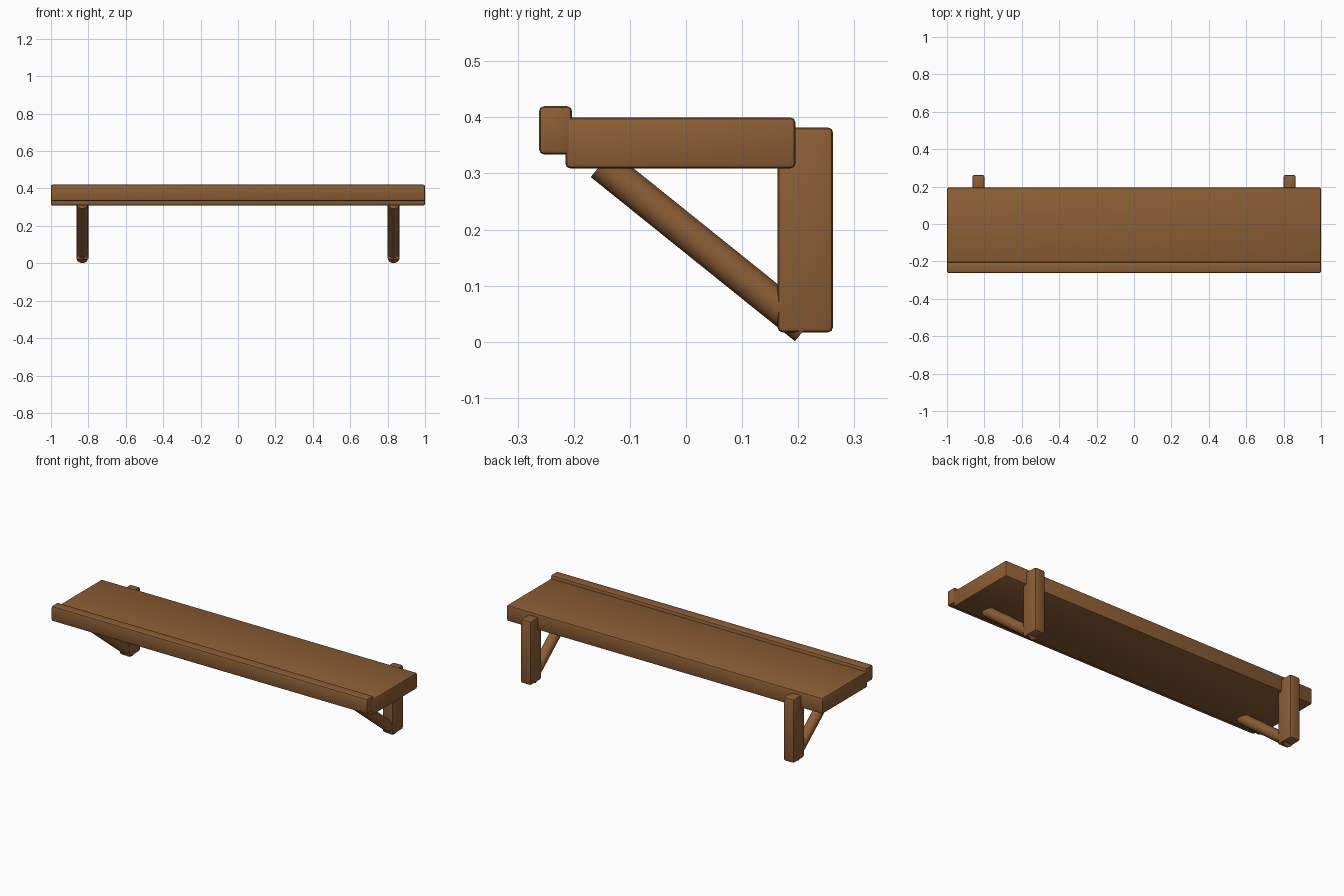
import bpy
from mathutils import Vector

if "Cube" in bpy.data.objects:
    bpy.data.objects.remove(bpy.data.objects["Cube"])

wood = bpy.data.materials.new("warm_brown_wood")
wood.diffuse_color = (0.262, 0.112, 0.035, 1.0)
wood.use_nodes = True
wood.node_tree.nodes["Principled BSDF"].inputs["Base Color"].default_value = wood.diffuse_color


def finish(obj, name):
    obj.name = name
    obj.data.materials.append(wood)
    bpy.ops.object.shade_smooth_by_angle()


def beam(name, low, high, bevel=0.009):
    """Box between two corners with rounded edges."""
    low, high = Vector(low), Vector(high)
    bpy.ops.mesh.primitive_cube_add(size=1, location=(low + high) / 2)
    obj = bpy.context.object
    obj.scale = high - low
    bpy.ops.object.transform_apply(location=False, rotation=False, scale=True)
    mod = obj.modifiers.new("rounded_edges", 'BEVEL')
    mod.width = bevel
    mod.segments = 2
    bpy.ops.object.modifier_apply(modifier=mod.name)
    finish(obj, name)


def rod(name, start, end, radius):
    """Round bar between two points."""
    start, end = Vector(start), Vector(end)
    axis = end - start
    bpy.ops.mesh.primitive_cylinder_add(
        vertices=16, radius=radius, depth=axis.length,
        location=(start + end) / 2,
        rotation=axis.to_track_quat('Z', 'X').to_euler())
    finish(bpy.context.object, name)


# Shelf board and raised front lip
beam("shelf_board", (-1, -0.215, 0.309), (1, 0.195, 0.400))
beam("front_lip", (-1, -0.262, 0.334), (1, -0.203, 0.420))

# Wall posts and diagonal round braces, one pair per side
for side, sx in (("left", -1), ("right", 1)):
    x = sx * 0.832
    beam(side + "_post", (x - 0.032, 0.163, 0.017), (x + 0.032, 0.262, 0.382))
    rod(side + "_brace", (x, 0.213, 0.0245), (x, -0.151, 0.317), 0.03)
